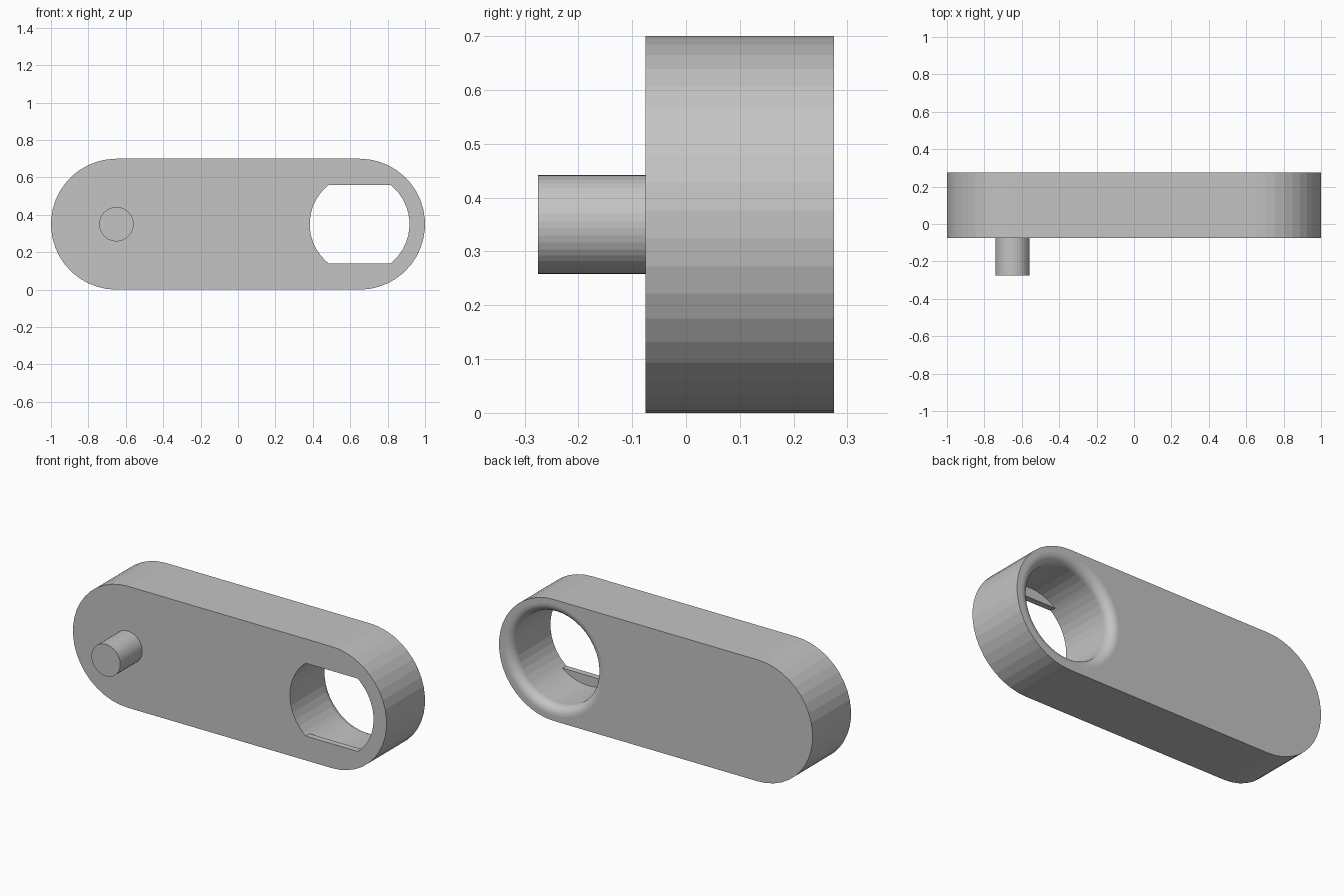
import bpy
import bmesh
from math import sin, cos, pi, asin

default = bpy.data.objects.get("Cube")
if default:
    bpy.data.objects.remove(default, do_unlink=True)

# Dimensions
RADIUS, REACH = 0.35, 0.65            # rounded ends and their centre offset
FRONT, BACK = -0.075, 0.275
HOLE, FLAT, LIP = 0.267, 0.21, 0.035  # bore radius, flat half height, lip depth
FILLET = 0.05
SEGS = 42

grey = bpy.data.materials.new("plain_grey")
grey.use_nodes = True
grey.diffuse_color = (0.55, 0.55, 0.55, 1)
grey.node_tree.nodes["Principled BSDF"].inputs["Base Color"].default_value = grey.diffuse_color


def ring(bm, points, y):
    return [bm.verts.new((x, y, z)) for x, z in points]


def bridge(bm, a, b, smooth=False):
    n = len(a)
    for i in range(n):
        j = (i + 1) % n
        bm.faces.new((a[i], a[j], b[j], b[i])).smooth = smooth


def bore(angles, radius, limit=1.0):
    """Circle around the hole centre, cut flat above and below the limit."""
    return [(REACH + radius * cos(a),
             RADIUS + max(-limit, min(limit, radius * sin(a)))) for a in angles]


# Rounded bar outline
half = SEGS // 2
outline = []
for side in (1, -1):
    for i in range(half + 1):
        a = -pi / 2 + pi * i / half
        outline.append((side * (REACH + RADIUS * cos(a)), RADIUS + side * RADIUS * sin(a)))

# Bore angles, with extra points where the flats meet the circle
corner = asin(FLAT / HOLE)
angles = [2 * pi * (i + 0.5) / SEGS for i in range(SEGS)]
angles = sorted(angles + [corner, pi - corner, pi + corner, 2 * pi - corner])

bm = bmesh.new()
outer_front = ring(bm, outline, FRONT)
outer_back = ring(bm, outline, BACK)
bridge(bm, outer_front, outer_back)

# Bore: flat-sided opening, lip, round wall, then a rounded rim at the back
flat_front = ring(bm, bore(angles, HOLE, FLAT), FRONT)
flat_inner = ring(bm, bore(angles, HOLE, FLAT), FRONT + LIP)
wall_front = ring(bm, bore(angles, HOLE), FRONT + LIP)
wall_back = ring(bm, bore(angles, HOLE), BACK - FILLET)
bridge(bm, flat_front, flat_inner)
bridge(bm, flat_inner, wall_front)
bridge(bm, wall_front, wall_back)
last = wall_back
steps = 8
for k in range(1, steps + 1):
    t = pi / 2 * k / steps
    new = ring(bm, bore(angles, HOLE + FILLET * (1 - cos(t))), BACK - FILLET + FILLET * sin(t))
    bridge(bm, last, new, True)
    last = new


# Front and back faces around the openings
def fill(outer, inner, direction):
    edges = [bm.edges.get((r[i - 1], r[i])) for r in (outer, inner) for i in range(len(r))]
    bmesh.ops.triangle_fill(bm, use_beauty=True, use_dissolve=False,
                            edges=edges, normal=(0, direction, 0))


fill(outer_front, flat_front, -1)
fill(outer_back, last, 1)
bmesh.ops.remove_doubles(bm, verts=bm.verts[:], dist=0.00001)
bmesh.ops.recalc_face_normals(bm, faces=bm.faces[:])

mesh = bpy.data.meshes.new("link_bar")
bm.to_mesh(mesh)
bm.free()
mesh.materials.append(grey)
bar = bpy.data.objects.new("link_bar", mesh)
bpy.context.collection.objects.link(bar)

# Pin on the front
bpy.ops.mesh.primitive_cylinder_add(vertices=SEGS, radius=0.092, depth=0.2,
                                    location=(-REACH, FRONT - 0.1, RADIUS),
                                    rotation=(pi / 2, 0, 0))
pin = bpy.context.object
pin.name = "pin"
pin.data.materials.append(grey)
